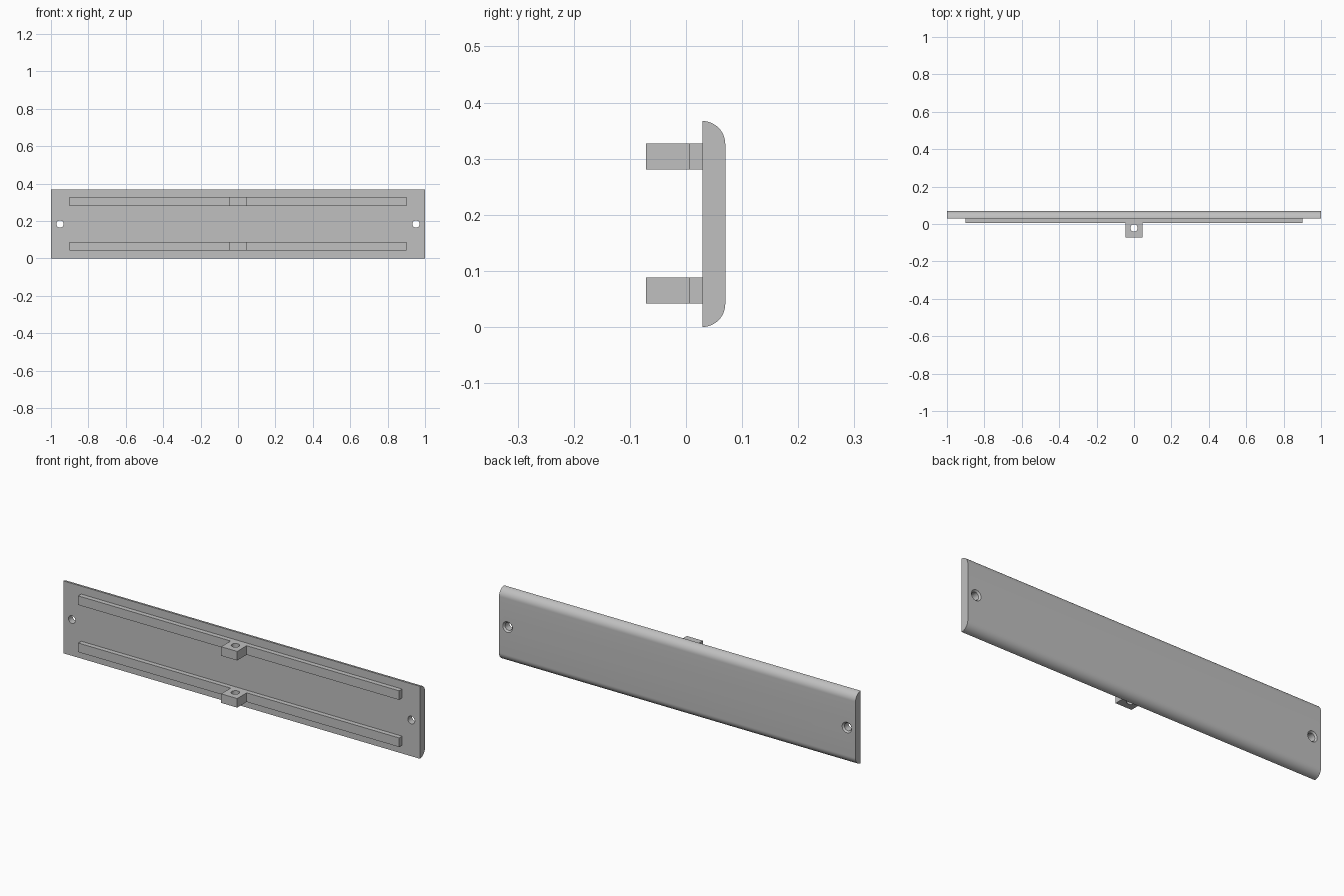
import bpy
import bmesh
from math import pi, sin, cos, radians
from mathutils import Matrix, Vector

cube = bpy.data.objects.get("Cube")
if cube:
    bpy.data.objects.remove(cube, do_unlink=True)

# Main dimensions
HEIGHT = 0.367
FRONT, BACK = 0.029, 0.07       # plate faces
RAIL_FRONT, LUG_FRONT = 0.005, -0.071
RAIL_HEIGHT = 0.046
HOLE_R, SINK_R = 0.0195, 0.027

grey = bpy.data.materials.new("light grey")
grey.use_nodes = True
colour = (0.527, 0.527, 0.527, 1)
grey.diffuse_color = colour
grey.node_tree.nodes["Principled BSDF"].inputs["Base Color"].default_value = colour


def add_object(name, bm):
    bmesh.ops.recalc_face_normals(bm, faces=bm.faces)
    mesh = bpy.data.meshes.new(name)
    bm.to_mesh(mesh)
    bm.free()
    mesh.materials.append(grey)
    obj = bpy.data.objects.new(name, mesh)
    bpy.context.collection.objects.link(obj)
    return obj


def extrude_profile(name, points, offset):
    """Extrude a closed outline of 3D points along offset."""
    bm = bmesh.new()
    face = bm.faces.new([bm.verts.new(p) for p in points])
    result = bmesh.ops.extrude_face_region(bm, geom=[face], use_keep_orig=True)
    moved = [g for g in result["geom"] if isinstance(g, bmesh.types.BMVert)]
    bmesh.ops.translate(bm, verts=moved, vec=Vector(offset))
    return add_object(name, bm)


def drill(obj, centre, axis, depth=0.3, r1=HOLE_R, r2=HOLE_R):
    """Cut a round or conical hole along the given axis."""
    turn = Vector(axis).to_track_quat("Z", "Y").to_matrix().to_4x4()
    bm = bmesh.new()
    bmesh.ops.create_cone(bm, cap_ends=True, segments=32, radius1=r1,
                          radius2=r2, depth=depth,
                          matrix=Matrix.Translation(centre) @ turn)
    cutter = add_object("hole_cutter", bm)
    cutter.hide_render = True
    mod = obj.modifiers.new("hole", "BOOLEAN")
    mod.operation, mod.solver, mod.object = "DIFFERENCE", "EXACT", cutter
    select_only(obj)
    bpy.ops.object.modifier_apply(modifier=mod.name)
    bpy.data.objects.remove(cutter, do_unlink=True)


def select_only(obj):
    bpy.ops.object.select_all(action="DESELECT")
    obj.select_set(True)
    bpy.context.view_layer.objects.active = obj


def smooth(obj):
    select_only(obj)
    bpy.ops.object.shade_smooth_by_angle(angle=radians(30))


# Back plate: flat front, quarter-round top and bottom edges at the back
radius = BACK - FRONT
arc = [(radius * sin(i * pi / 24), radius * cos(i * pi / 24)) for i in range(13)]
upper = [(-1, FRONT + y, HEIGHT - radius + z) for y, z in arc]
lower = [(x, y, HEIGHT - z) for x, y, z in reversed(upper)]
plate = extrude_profile("back_plate", upper + lower, (2, 0, 0))

# Screw holes, countersunk at the back
for side in (-1, 1):
    x, z = side * 0.952, HEIGHT / 2
    drill(plate, (x, BACK, z), (0, 1, 0))
    drill(plate, (x, BACK, z), (0, 1, 0), 0.03, SINK_R - 0.015, SINK_R + 0.015)
smooth(plate)

# Two long rails, each with a drilled lug in the middle
half = [(0.045, LUG_FRONT), (0.045, RAIL_FRONT), (0.9, RAIL_FRONT), (0.9, FRONT)]
outline = half + [(-x, y) for x, y in reversed(half)]
for name, z in (("lower_rail", 0.042), ("upper_rail", 0.281)):
    rail = extrude_profile(name, [(x, y, z) for x, y in outline], (0, 0, RAIL_HEIGHT))
    drill(rail, (0, (LUG_FRONT + FRONT) / 2, z + RAIL_HEIGHT / 2), (0, 0, 1))
    smooth(rail)
